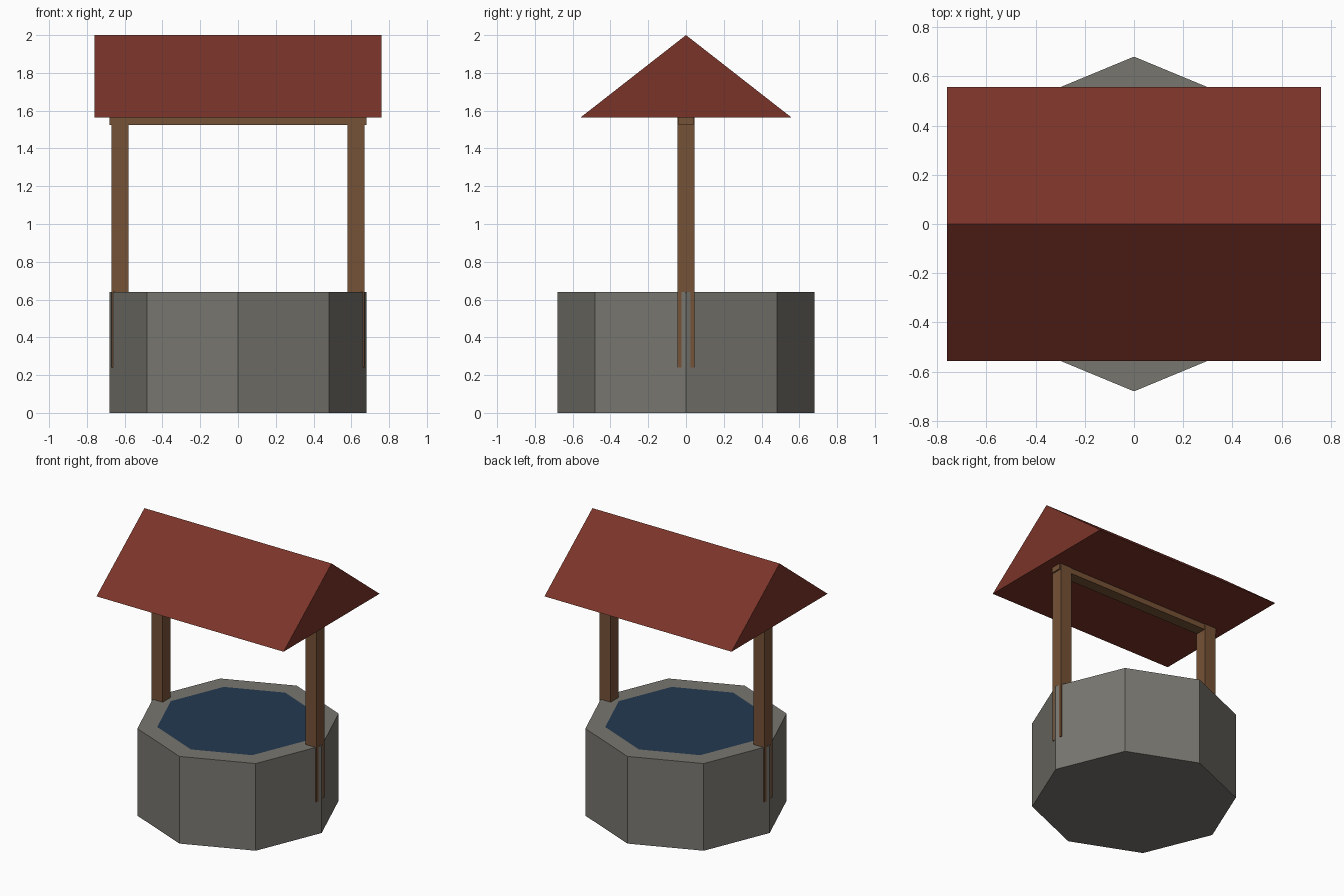
import bpy
import bmesh
import math
from mathutils import Matrix

default = bpy.data.objects.get("Cube")
if default:
    bpy.data.objects.remove(default, do_unlink=True)


def material(name, rgb):
    mat = bpy.data.materials.new(name)
    mat.use_nodes = True
    color = (*rgb, 1.0)
    mat.diffuse_color = color
    mat.node_tree.nodes["Principled BSDF"].inputs["Base Color"].default_value = color
    return mat


stone = material("grey stone", (0.19, 0.183, 0.162))
water = material("deep blue water", (0.018, 0.042, 0.084))
wood = material("brown wood", (0.181, 0.084, 0.037))
tile = material("dark red roof", (0.195, 0.034, 0.022))


def finish(bm, name, *mats):
    bmesh.ops.recalc_face_normals(bm, faces=bm.faces)
    mesh = bpy.data.meshes.new(name)
    bm.to_mesh(mesh)
    bm.free()
    for mat in mats:
        mesh.materials.append(mat)
    obj = bpy.data.objects.new(name, mesh)
    bpy.context.collection.objects.link(obj)
    return obj


def box(name, center, size, mat):
    bm = bmesh.new()
    bmesh.ops.create_cube(bm, size=1, matrix=Matrix.Translation(center) @ Matrix.Diagonal((*size, 1)))
    return finish(bm, name, mat)


# Octagonal stone wall with the water inset in its top
SIDES, RADIUS, WATER_RADIUS, HEIGHT = 8, 0.68, 0.535, 0.64
bm = bmesh.new()
ring = [bm.verts.new((RADIUS * math.cos(math.tau * i / SIDES),
                      RADIUS * math.sin(math.tau * i / SIDES), 0)) for i in range(SIDES)]
base = bm.faces.new(ring)
top = bmesh.ops.extrude_face_region(bm, geom=[base], use_keep_orig=True)["geom"]
bmesh.ops.translate(bm, vec=(0, 0, HEIGHT), verts=[v for v in top if isinstance(v, bmesh.types.BMVert)])
cap = next(f for f in top if isinstance(f, bmesh.types.BMFace))
rim = (RADIUS - WATER_RADIUS) * math.cos(math.pi / SIDES)
bmesh.ops.inset_region(bm, faces=[cap], thickness=rim)
cap.material_index = 1
finish(bm, "well_wall", stone, water)

# Posts sunk into the wall, joined by a crossbeam
for side, x in (("left", 0.625), ("right", -0.625)):
    box(side + "_post", (x, 0, 0.92), (0.09, 0.09, 1.36), wood)
box("crossbeam", (0, 0, 1.565), (1.36, 0.08, 0.08), wood)

# Closed gable roof
bm = bmesh.new()
gable = bm.faces.new([bm.verts.new(p) for p in
                      ((-0.76, -0.557, 1.565), (-0.76, 0.557, 1.565), (-0.76, 0, 2))])
end = bmesh.ops.extrude_face_region(bm, geom=[gable], use_keep_orig=True)["geom"]
bmesh.ops.translate(bm, vec=(1.52, 0, 0), verts=[v for v in end if isinstance(v, bmesh.types.BMVert)])
finish(bm, "roof", tile)
